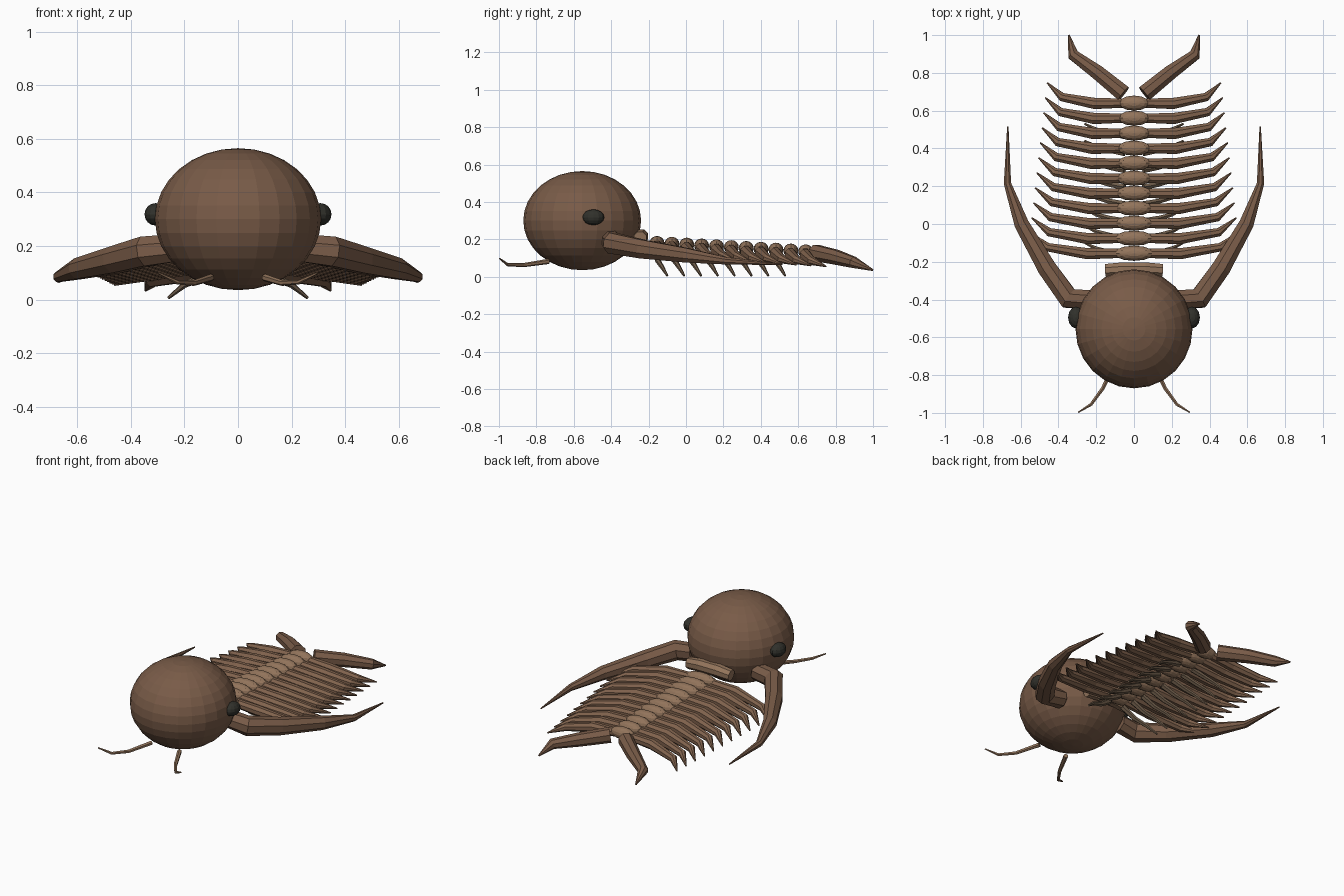
import bpy, bmesh
from math import cos, sin, pi
from mathutils import Vector, Matrix

if "Cube" in bpy.data.objects:
    bpy.data.objects.remove(bpy.data.objects["Cube"])


def material(name, rgb):
    m = bpy.data.materials.new(name)
    m.diffuse_color = (*rgb, 1)
    m.use_nodes = True
    m.node_tree.nodes["Principled BSDF"].inputs["Base Color"].default_value = m.diffuse_color
    return m


SHELL = material("shell", (0.19, 0.105, 0.064))
RIB = material("rib", (0.22, 0.125, 0.075))
AXIS = material("axis", (0.29, 0.175, 0.105))
LIMB = material("limb", (0.16, 0.11, 0.07))
EYE = material("eye", (0.03, 0.03, 0.024))


def finish(name, bm, mat):
    bmesh.ops.recalc_face_normals(bm, faces=bm.faces[:])
    me = bpy.data.meshes.new(name)
    bm.to_mesh(me)
    bm.free()
    me.materials.append(mat)
    ob = bpy.data.objects.new(name, me)
    bpy.context.collection.objects.link(ob)
    return ob


def ball(name, loc, size, mat, u=24, v=16):
    bm = bmesh.new()
    bmesh.ops.create_uvsphere(bm, u_segments=u, v_segments=v, radius=1,
                              matrix=Matrix.Translation(loc) @ Matrix.Diagonal((*size, 1)))
    return finish(name, bm, mat)


def tube(name, pts, radii, mat, sides=8, side=1):
    """Tapered tube swept along a few points; side=-1 mirrors it in x."""
    bm = bmesh.new()
    pts = [Vector((x * side, y, z)) for x, y, z in pts]
    rings = []
    for i, p in enumerate(pts):
        t = (pts[min(i + 1, len(pts) - 1)] - pts[max(i - 1, 0)]).normalized()
        a = t.cross(Vector((0, 0, 1))).normalized()
        b = a.cross(t)
        angles = [2 * pi * (k + 0.5) / sides for k in range(sides)]
        rings.append([bm.verts.new(p + radii[i] * (a * cos(w) + b * sin(w))) for w in angles])
    for r, s in zip(rings, rings[1:]):
        for k in range(sides):
            n = (k + 1) % sides
            bm.faces.new((r[k], r[n], s[n], s[k]))
    bm.faces.new(rings[0])
    bm.faces.new(rings[-1])
    return finish(name, bm, mat)


# Head and neck ring
ball("head", (0, -0.555, 0.30), (0.31, 0.315, 0.265), SHELL)
tube("neck_ring", [(-0.15, -0.245, 0.207), (-0.06, -0.24, 0.217), (0.06, -0.24, 0.217), (0.15, -0.245, 0.207)],
     [0.036, 0.04, 0.04, 0.036], AXIS)

# Central lobe segments with a pair of ribs each
N = 11
for i in range(N):
    f = i / (N - 1)
    y = -0.155 + 0.795 * f
    z = 0.18 - 0.045 * f
    w = 0.107 - 0.025 * f
    ball(f"axis_segment_{i + 1}", (0, y, z), (w, 0.04, 0.038), AXIS, 12, 8)
    reach = 0.55 - 0.09 * f
    for s, tag in ((1, "right"), (-1, "left")):
        tube(f"rib_{tag}_{i + 1}",
             [(0.05, y, z - 0.008), (reach * 0.45, y - 0.002, z - 0.018),
              (reach * 0.83, y + 0.032, z - 0.05), (reach, y + 0.108, z - 0.08)],
             [0.026, 0.032, 0.024, 0.004], RIB, 8, s)

for s, tag in ((1, "right"), (-1, "left")):
    # Eye
    ball(f"eye_{tag}", (0.307 * s, -0.495, 0.318), (0.042, 0.058, 0.042), EYE, 12, 8)
    # Long cheek spine sweeping backward
    tube(f"cheek_spine_{tag}",
         [(0.22, -0.40, 0.195), (0.345, -0.395, 0.18), (0.46, -0.235, 0.148),
          (0.595, 0.0, 0.115), (0.67, 0.215, 0.085), (0.668, 0.515, 0.066)],
         [0.055, 0.06, 0.054, 0.042, 0.021, 0.004], SHELL, 8, s)
    # Tail spine
    tube(f"tail_spine_{tag}",
         [(0.055, 0.69, 0.128), (0.19, 0.80, 0.105), (0.322, 0.895, 0.077), (0.345, 1.0, 0.035)],
         [0.047, 0.042, 0.032, 0.005], SHELL, 8, s)
    # Antenna
    tube(f"antenna_{tag}",
         [(0.10, -0.735, 0.082), (0.165, -0.87, 0.062), (0.227, -0.955, 0.065), (0.295, -0.997, 0.098)],
         [0.014, 0.011, 0.009, 0.004], AXIS, 6, s)
    # Walking legs under the body
    for i in range(8):
        y = -0.165 + 0.09 * i
        z = 0.14 - 0.004 * i
        tube(f"leg_{tag}_{i + 1}",
             [(0.05, y, z), (0.13, y + 0.015, 0.085), (0.20, y + 0.035, 0.055), (0.26, y + 0.065, 0.006)],
             [0.018, 0.015, 0.012, 0.006], LIMB, 6, s)
